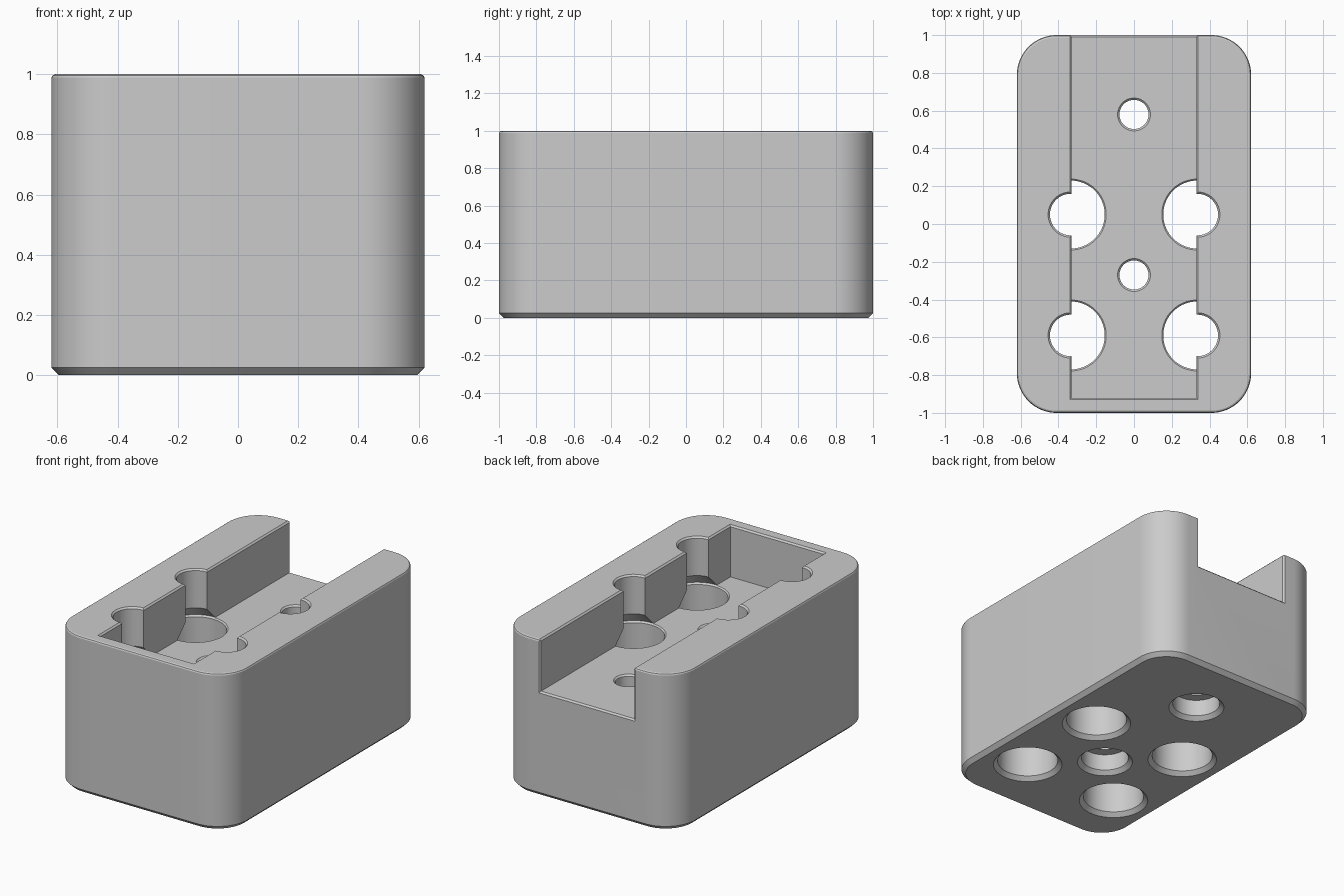
import bpy, bmesh, math

cube = bpy.data.objects.get("Cube")
if cube:
    bpy.data.objects.remove(cube, do_unlink=True)

grey = bpy.data.materials.new("plain grey")
grey.use_nodes = True
COLOUR = (0.6, 0.6, 0.6, 1)
grey.diffuse_color = COLOUR
grey.node_tree.nodes["Principled BSDF"].inputs["Base Color"].default_value = COLOUR


def loft(name, rings):
    """Closed solid skinned through rings of equal point count."""
    bm = bmesh.new()
    loops = [[bm.verts.new(p) for p in ring] for ring in rings]
    n = len(loops[0])
    for a, b in zip(loops, loops[1:]):
        for i in range(n):
            j = (i + 1) % n
            bm.faces.new((a[i], a[j], b[j], b[i]))
    bm.faces.new(loops[0][::-1])
    bm.faces.new(loops[-1])
    bmesh.ops.recalc_face_normals(bm, faces=bm.faces)
    mesh = bpy.data.meshes.new(name)
    bm.to_mesh(mesh)
    bm.free()
    mesh.materials.append(grey)
    obj = bpy.data.objects.new(name, mesh)
    bpy.context.collection.objects.link(obj)
    return obj


def rounded_ring(hx, hy, r, z, steps=16):
    pts = []
    for k, (sx, sy) in enumerate(((1, 1), (-1, 1), (-1, -1), (1, -1))):
        for i in range(steps + 1):
            a = math.pi / 2 * (k + i / steps)
            pts.append((sx * (hx - r) + r * math.cos(a), sy * (hy - r) + r * math.sin(a), z))
    return pts


def turned(name, x, y, profile, steps=64):
    """Solid of revolution from (radius, height) pairs."""
    angles = [math.tau * i / steps for i in range(steps)]
    return loft(name, [[(x + r * math.cos(a), y + r * math.sin(a), z) for a in angles]
                       for r, z in profile])


# Block with chamfered foot and softened top edge
HX, HY, R = 0.62, 1.0, 0.21
body = loft("block", [rounded_ring(HX - d, HY - d, R - d, z) for d, z in
                      ((0.025, 0), (0, 0.025), (0, 0.988), (0.004, 0.996), (0.012, 1))])

# Channel open at the back, with flared rims on the top and on the back
W, FLOOR, END = 0.33, 0.67, -0.92
cutters = [
    loft("channel_cutter", [[(-W - d, END - d, z), (W + d, END - d, z), (W + d, 1.1, z), (-W - d, 1.1, z)]
                            for d, z in ((0, FLOOR), (0, 0.99), (0.02, 1.01))]),
    loft("channel_back_cutter", [[(-W - d, y, FLOOR - d), (W + d, y, FLOOR - d), (W + d, y, 1.1), (-W - d, y, 1.1)]
                                 for d, y in ((0, 0.99), (0.02, 1.01))]),
]

# Four stepped bores straddling the channel walls
bore = [(0.215, -0.01), (0.18, 0.025), (0.18, 0.662), (0.19, 0.672),
        (0.11, 0.752), (0.11, 0.99), (0.13, 1.01)]
for y in (0.05, -0.59):
    for side in (-1, 1):
        cutters.append(turned("bore_cutter", side * 0.335, y, bore))

# Two counterbored screw holes on the centre line
screw = [(0.175, -0.01), (0.14, 0.025), (0.14, 0.13), (0.077, 0.13), (0.077, 0.66), (0.097, 0.68)]
for y in (0.58, -0.27):
    cutters.append(turned("screw_cutter", 0, y, screw))

for c in cutters:
    c.hide_render = True
    mod = body.modifiers.new(c.name, 'BOOLEAN')
    mod.operation = 'DIFFERENCE'
    mod.solver = 'EXACT'
    mod.object = c

# Bake the cuts and drop the cutters
bpy.context.view_layer.update()
result = bpy.data.meshes.new_from_object(body.evaluated_get(bpy.context.evaluated_depsgraph_get()))
body.modifiers.clear()
body.data = result
for c in cutters:
    bpy.data.objects.remove(c, do_unlink=True)

bpy.ops.object.select_all(action='DESELECT')
body.select_set(True)
bpy.context.view_layer.objects.active = body
bpy.ops.object.shade_smooth_by_angle(angle=math.radians(25))
